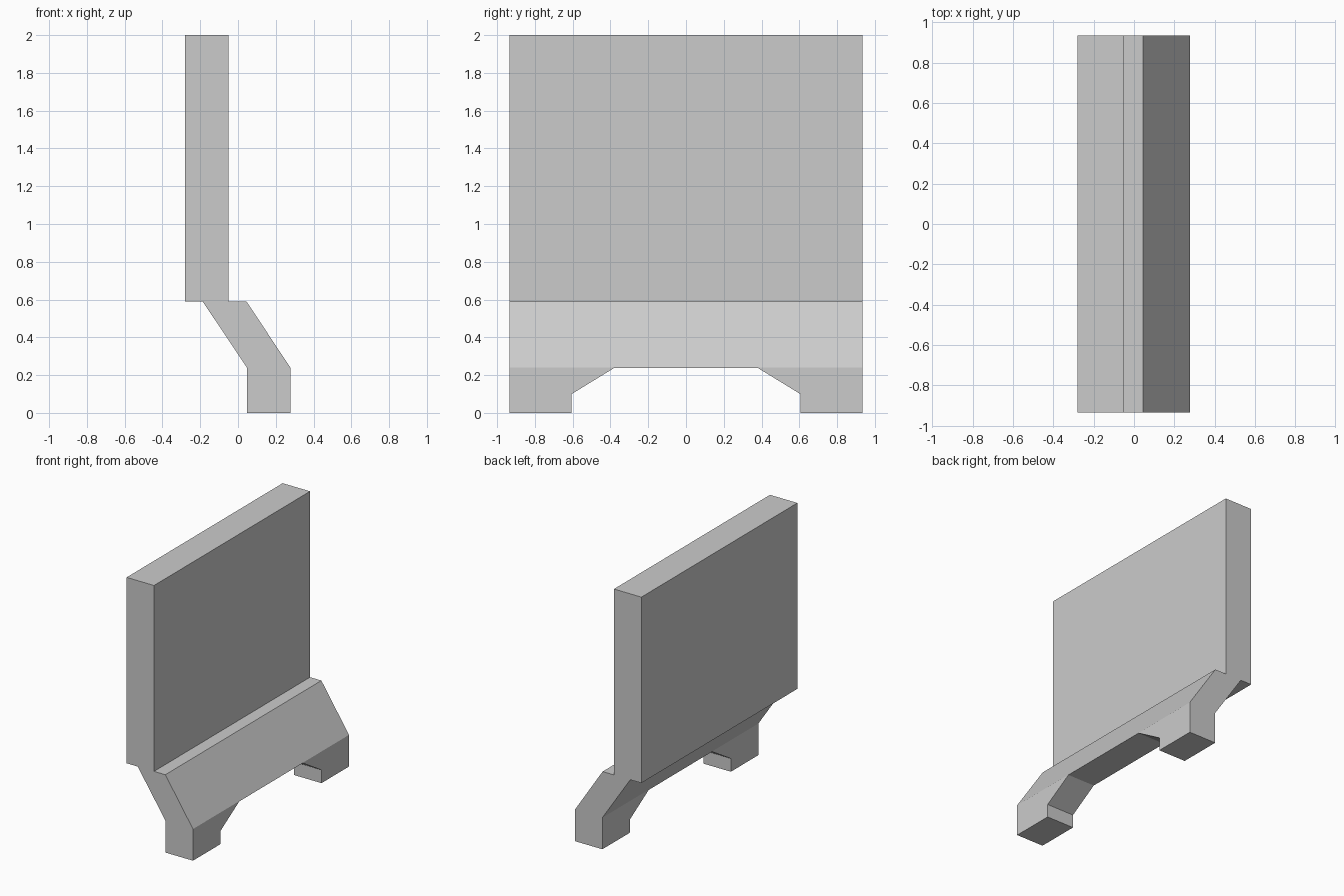
import bpy
import bmesh
from mathutils import Vector

if "Cube" in bpy.data.objects:
    bpy.data.objects.remove(bpy.data.objects["Cube"])


def prism(name, outline, offset):
    """Closed solid from a planar outline swept along an offset."""
    bm = bmesh.new()
    face = bm.faces.new([bm.verts.new(p) for p in outline])
    swept = bmesh.ops.extrude_face_region(bm, geom=[face], use_keep_orig=True)
    verts = [g for g in swept["geom"] if isinstance(g, bmesh.types.BMVert)]
    bmesh.ops.translate(bm, verts=verts, vec=Vector(offset))
    bmesh.ops.recalc_face_normals(bm, faces=bm.faces)
    mesh = bpy.data.meshes.new(name)
    bm.to_mesh(mesh)
    bm.free()
    obj = bpy.data.objects.new(name, mesh)
    bpy.context.collection.objects.link(obj)
    return obj


HALF = 0.935

# Upright panel, sloped apron and foot share one side profile (x, z)
profile = [(-0.28, 2.0), (-0.05, 2.0), (-0.05, 0.59), (0.045, 0.59),
           (0.277, 0.24), (0.277, 0.0), (0.047, 0.0), (0.047, 0.24),
           (-0.187, 0.59), (-0.28, 0.59)]
panel = prism("wall_panel", [(x, -HALF, z) for x, z in profile], (0, 2 * HALF, 0))

# Arch between the feet, mirrored across y = 0 (y, z)
half_arch = [(0.605, -0.1), (0.605, 0.10), (0.38, 0.238)]
arch = half_arch + [(-y, z) for y, z in reversed(half_arch)]
cutter = prism("arch_cutter", [(-0.1, y, z) for y, z in arch], (0.6, 0, 0))
cutter.hide_render = True

cut = panel.modifiers.new("arch", "BOOLEAN")
cut.operation = "DIFFERENCE"
cut.solver = "EXACT"
cut.object = cutter
bpy.context.view_layer.objects.active = panel
bpy.ops.object.modifier_apply(modifier=cut.name)
bpy.data.objects.remove(cutter)
